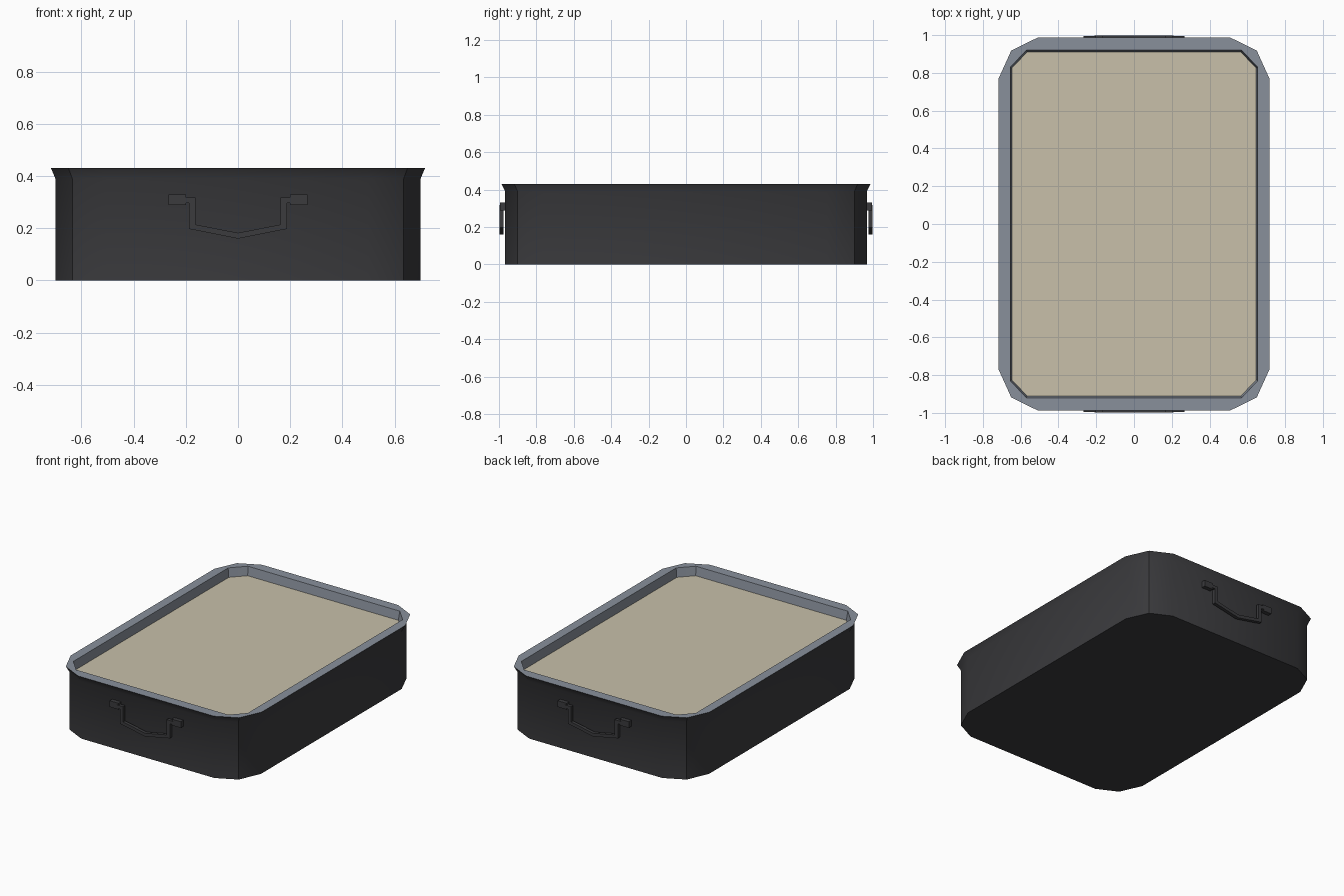
import bpy, bmesh
from mathutils import Vector

if "Cube" in bpy.data.objects:
    bpy.data.objects.remove(bpy.data.objects["Cube"])


def material(name, rgb):
    m = bpy.data.materials.new(name)
    m.diffuse_color = (*rgb, 1)
    m.use_nodes = True
    m.node_tree.nodes["Principled BSDF"].inputs["Base Color"].default_value = m.diffuse_color
    return m


DARK = material("charcoal", (0.043, 0.043, 0.047))
RIM = material("blue grey", (0.25, 0.28, 0.33))
CREAM = material("cream", (0.58, 0.53, 0.40))


def ring(corner):
    """Mirror three corner points into a closed 12-point outline."""
    out = list(corner)
    out += [(-x, y) for x, y in reversed(corner)]
    out += [(-x, -y) for x, y in corner]
    out += [(x, -y) for x, y in reversed(corner)]
    return out


def loft(name, levels, mat, cap_start=False, cap_end=False, angle=None):
    """Skin a stack of (corner, z) outlines."""
    bm = bmesh.new()
    loops = [[bm.verts.new((x, y, z)) for x, y in ring(c)] for c, z in levels]
    for a, b in zip(loops, loops[1:]):
        for i in range(12):
            j = (i + 1) % 12
            bm.faces.new((a[i], a[j], b[j], b[i]))
    if cap_start:
        bm.faces.new(list(reversed(loops[0])))
    if cap_end:
        bm.faces.new(loops[-1])
    return finish(name, bm, mat, angle)


def finish(name, bm, mat, angle=None):
    me = bpy.data.meshes.new(name)
    bm.to_mesh(me)
    bm.free()
    me.materials.append(mat)
    ob = bpy.data.objects.new(name, me)
    bpy.context.collection.objects.link(ob)
    if angle:
        bpy.ops.object.select_all(action='DESELECT')
        ob.select_set(True)
        bpy.context.view_layer.objects.active = ob
        bpy.ops.object.shade_smooth_by_angle(angle=angle)
    return ob


WALL = [(0.70, 0.755), (0.635, 0.90), (0.50, 0.967)]
LIP = [(0.717, 0.77), (0.65, 0.918), (0.51, 0.987)]
INNER = [(0.655, 0.83), (0.6125, 0.875), (0.57, 0.92)]
FLOOR = [(0.647, 0.825), (0.606, 0.868), (0.565, 0.911)]

# Tub: straight wall, flared lip, closed bottom
loft("tub", [(WALL, 0), (WALL, 0.39), (LIP, 0.43)], DARK, cap_start=True, angle=0.6)
# Rim: flat top and inner wall
loft("rim", [(LIP, 0.43), (INNER, 0.43), (FLOOR, 0.37)], RIM)
# Filling
loft("filling", [(FLOOR, 0.37)], CREAM, cap_end=True)


def box(bm, lo, hi):
    lo, hi = Vector(lo), Vector(hi)
    r = bmesh.ops.create_cube(bm, size=1)
    for v in r["verts"]:
        v.co = (lo + hi) / 2 + v.co * (hi - lo)


def handle(name, side):
    bm = bmesh.new()
    # mounting blocks
    for s in (-1, 1):
        x0, x1 = sorted((s * 0.20, s * 0.267))
        box(bm, (x0, -0.995, 0.288), (x1, -0.96, 0.33))
    # bent bar: outer and inner edge of the grip
    outer = [(0.21, 0.296), (0.187, 0.296), (0.187, 0.197), (0, 0.16)]
    inner = [(0.21, 0.318), (0.163, 0.318), (0.163, 0.214), (0, 0.182)]
    pairs = list(zip(outer, inner))
    pairs = [((-a[0], a[1]), (-b[0], b[1])) for a, b in pairs] + pairs[-2::-1]
    secs = []
    for a, b in pairs:
        secs.append([bm.verts.new((p[0], y, p[1])) for p, y in
                     ((a, -0.998), (b, -0.998), (b, -0.976), (a, -0.976))])
    for s, t in zip(secs, secs[1:]):
        for i in range(4):
            j = (i + 1) % 4
            bm.faces.new((s[i], s[j], t[j], t[i]))
    bm.faces.new(secs[0])
    bm.faces.new(list(reversed(secs[-1])))
    if side > 0:
        for v in bm.verts:
            v.co.x, v.co.y = -v.co.x, -v.co.y
    bmesh.ops.recalc_face_normals(bm, faces=bm.faces)
    finish(name, bm, DARK)


# Handles on the two short ends
handle("front_handle", -1)
handle("back_handle", 1)
